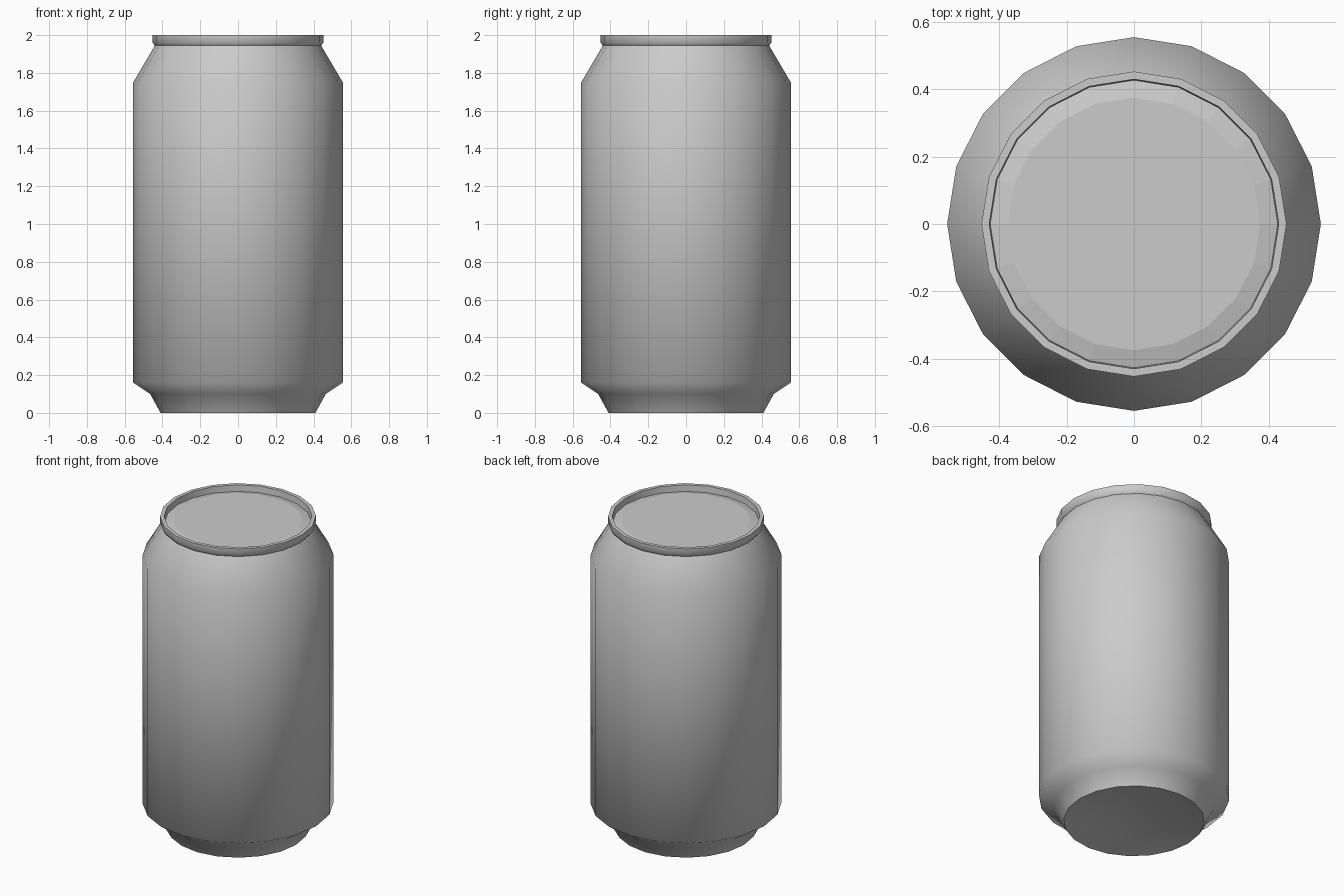
import bpy, bmesh, math

if "Cube" in bpy.data.objects:
    bpy.data.objects.remove(bpy.data.objects["Cube"])

SIDES = 20


def lathe(name, profile, smooth_angle=None):
    """Revolve (radius, z) points; radius 0 closes to a pole."""
    bm = bmesh.new()
    rings = []
    for r, z in profile:
        if r == 0:
            rings.append([bm.verts.new((0, 0, z))] * SIDES)
        else:
            rings.append([bm.verts.new((r * math.cos(2 * math.pi * i / SIDES),
                                        r * math.sin(2 * math.pi * i / SIDES), z))
                          for i in range(SIDES)])
    for a, b in zip(rings, rings[1:]):
        for i in range(SIDES):
            j = (i + 1) % SIDES
            bm.faces.new(list(dict.fromkeys((a[i], a[j], b[j], b[i]))))
    mesh = bpy.data.meshes.new(name)
    bm.to_mesh(mesh)
    bm.free()
    obj = bpy.data.objects.new(name, mesh)
    bpy.context.collection.objects.link(obj)
    if smooth_angle:
        bpy.ops.object.select_all(action='DESELECT')
        obj.select_set(True)
        bpy.context.view_layer.objects.active = obj
        bpy.ops.object.shade_smooth_by_angle(angle=math.radians(smooth_angle))
    return obj


# Can wall: base taper, straight body, shoulder, neck and rolled rim
lathe("can_body", [(0.41, 0), (0.465, 0.10), (0.555, 0.16), (0.555, 1.75),
                   (0.44, 1.945), (0.453, 1.96), (0.453, 2.0),
                   (0.43, 2.0), (0.427, 1.96)], 60)

# Shallow inward dome underneath
lathe("can_base", [(0, 0.05), (0.22, 0.037), (0.41, 0)], 60)

# Faceted lid with a slightly raised flat centre
lathe("can_lid", [(0.427, 1.96), (0.375, 1.973), (0, 1.973)])
